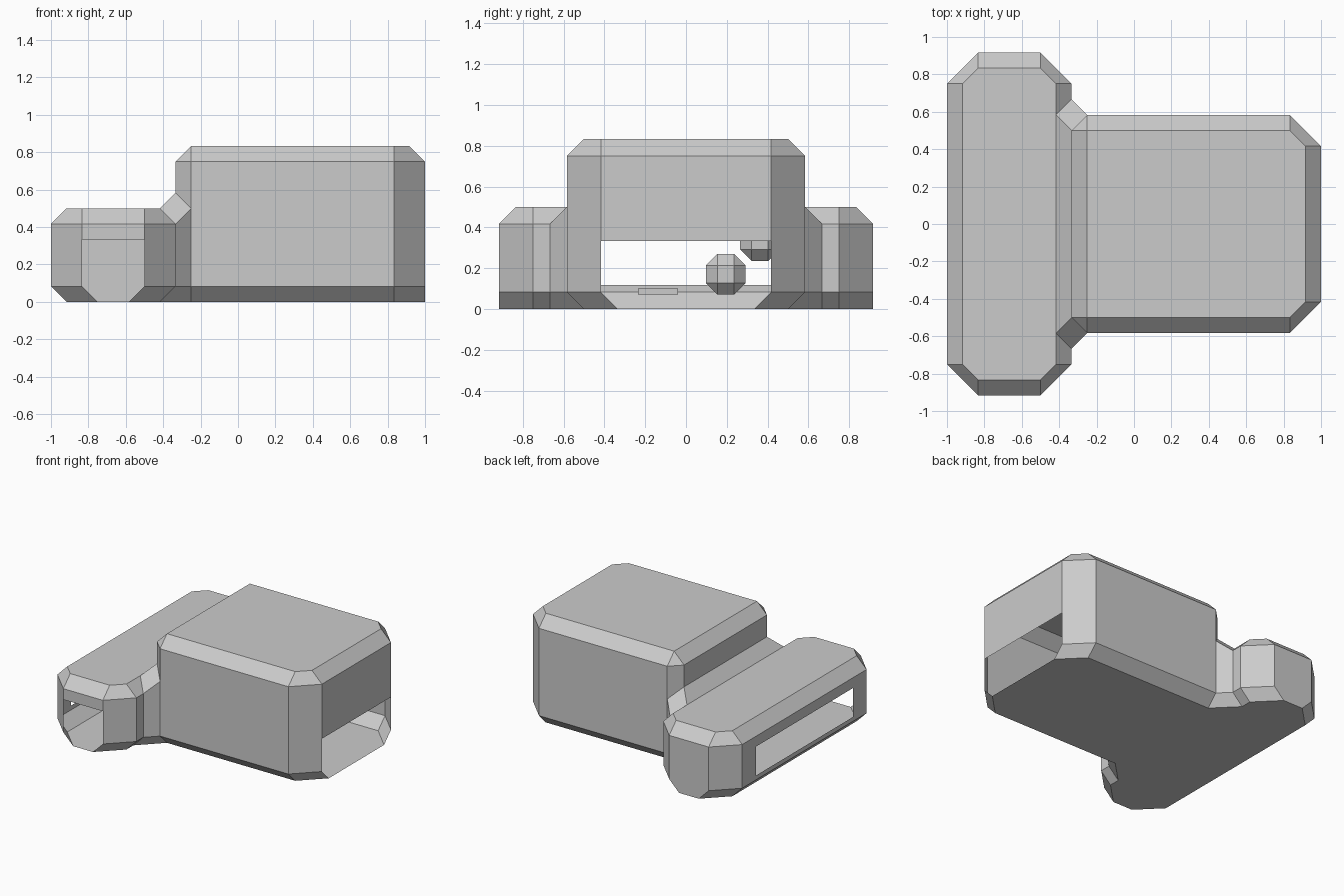
import bpy, bmesh

if "Cube" in bpy.data.objects:
    bpy.data.objects.remove(bpy.data.objects["Cube"])

U = 1 / 12  # the shape sits on a 1/12 unit grid


def finish(name, bm):
    mesh = bpy.data.meshes.new(name)
    bm.to_mesh(mesh)
    bm.free()
    obj = bpy.data.objects.new(name, mesh)
    bpy.context.collection.objects.link(obj)
    return obj


def at(points, z):
    return [(x, y, z) for x, y in points]


bm = bmesh.new()


def face(points, sides=(1, -1)):
    # add a face and its mirror image across y = 0
    for s in sides:
        bm.faces.new([bm.verts.new((x * U, y * s * U, z * U)) for x, y, z in points])


def band(low, high, skip=()):
    # strip of quads between two matching outlines
    for i in range(len(low) - 1):
        if i not in skip:
            face([low[i], low[i + 1], high[i + 1], high[i]])


# Half outlines of the T plan: main walls and chamfered base
plan = [(12, 0), (12, 5), (10, 7), (-3, 7), (-4, 8), (-4, 9), (-6, 11), (-10, 11), (-12, 9), (-12, 0)]
base = [(12, 0), (12, 4), (10, 6), (-3, 6), (-5, 8), (-5, 9), (-7, 11), (-9, 11), (-11, 9), (-11, 0)]
face(at(base, 0))
band(at(base, 0), at(plan, 1), skip=(0, 6))

# Far end of the low bar is closed, near end has an opening up to z = 4
face(at(base[6:8], 0) + at(plan[7:5:-1], 1), sides=(1,))
face(at(plan[6:8], 1) + at(plan[7:5:-1], 4), sides=(1,))
face(at(plan[6:8], 4) + at(plan[7:5:-1], 5))

# Low bar walls
band(at(plan[4:9], 1), at(plan[4:9], 5), skip=(2,))

# Left wall with a long slot
z0, z1 = 1.4, 4.05
face([(-12, 0, 1), (-12, 9, 1), (-12, 7, z0), (-12, 0, z0)])
face([(-12, 9, 1), (-12, 9, 5), (-12, 7, z1), (-12, 7, z0)])
face([(-12, 9, 5), (-12, 0, 5), (-12, 0, z1), (-12, 7, z1)])

# Low bar roof
roof = [(-5, 7), (-5, 9), (-6, 10), (-10, 10), (-11, 9), (-11, 0)]
band(at(plan[4:], 5), at(roof, 6))
face(at([(-5, 0)] + roof, 6))

# Concave joint between bar and tall box
a, b, c, d = (-5, 7, 6), (-4, 8, 5), (-3, 7, 6), (-4, 6, 7)
face([a, b, c, d])
face([(-5, 0, 6), a, d, (-4, 0, 7)])
face([(-3, 7, 1), (-4, 8, 1), b, c])

# Tall box walls, right side open below z = 4
face([(12, 0, 4), (12, 5, 4), (12, 5, 9), (12, 0, 9)])
face([(12, 5, 1), (10, 7, 1), (10, 7, 9), (12, 5, 9), (12, 5, 4)])
face([(10, 7, 1), (-3, 7, 1), c, (-3, 7, 9), (10, 7, 9)])
face([c, d, (-4, 6, 9), (-3, 7, 9)])
face([d, (-4, 0, 7), (-4, 0, 9), (-4, 6, 9)])

# Tall box roof
band(at(plan[:4], 9), at([(11, 0), (11, 5), (10, 6), (-3, 6)], 10))
face([(-3, 7, 9), (-4, 6, 9), (-3, 6, 10)])
face([(-4, 6, 9), (-4, 0, 9), (-3, 0, 10), (-3, 6, 10)])
face(at([(11, 0), (11, 5), (10, 6), (-3, 6), (-3, 0)], 10))

# Weld, then remove the seam along the centre line
bmesh.ops.remove_doubles(bm, verts=bm.verts, dist=1e-4)
seam = [e for e in bm.edges if len(e.link_faces) == 2 and all(abs(v.co.y) < 1e-5 for v in e.verts)]
bmesh.ops.dissolve_edges(bm, edges=seam, use_verts=True)
bmesh.ops.recalc_face_normals(bm, faces=bm.faces)
finish("hollow_body", bm)


def block(name, loc, size, bevel=0):
    b = bmesh.new()
    bmesh.ops.create_cube(b, size=1)
    bmesh.ops.scale(b, vec=size, verts=b.verts)
    if bevel:
        bmesh.ops.bevel(b, geom=b.edges[:], offset=bevel, segments=1, affect='EDGES')
    finish(name, b).location = loc


# Small loose pieces inside the shell
block("inner_nugget_low", (0, 0.195, 0.17), (0.195, 0.195, 0.2), 0.057)
block("inner_nugget_high", (0, 0.362, 0.335), (0.195, 0.195, 0.2), 0.057)
block("inner_plate", (0, -0.137, 0.085), (0.195, 0.195, 0.03))
